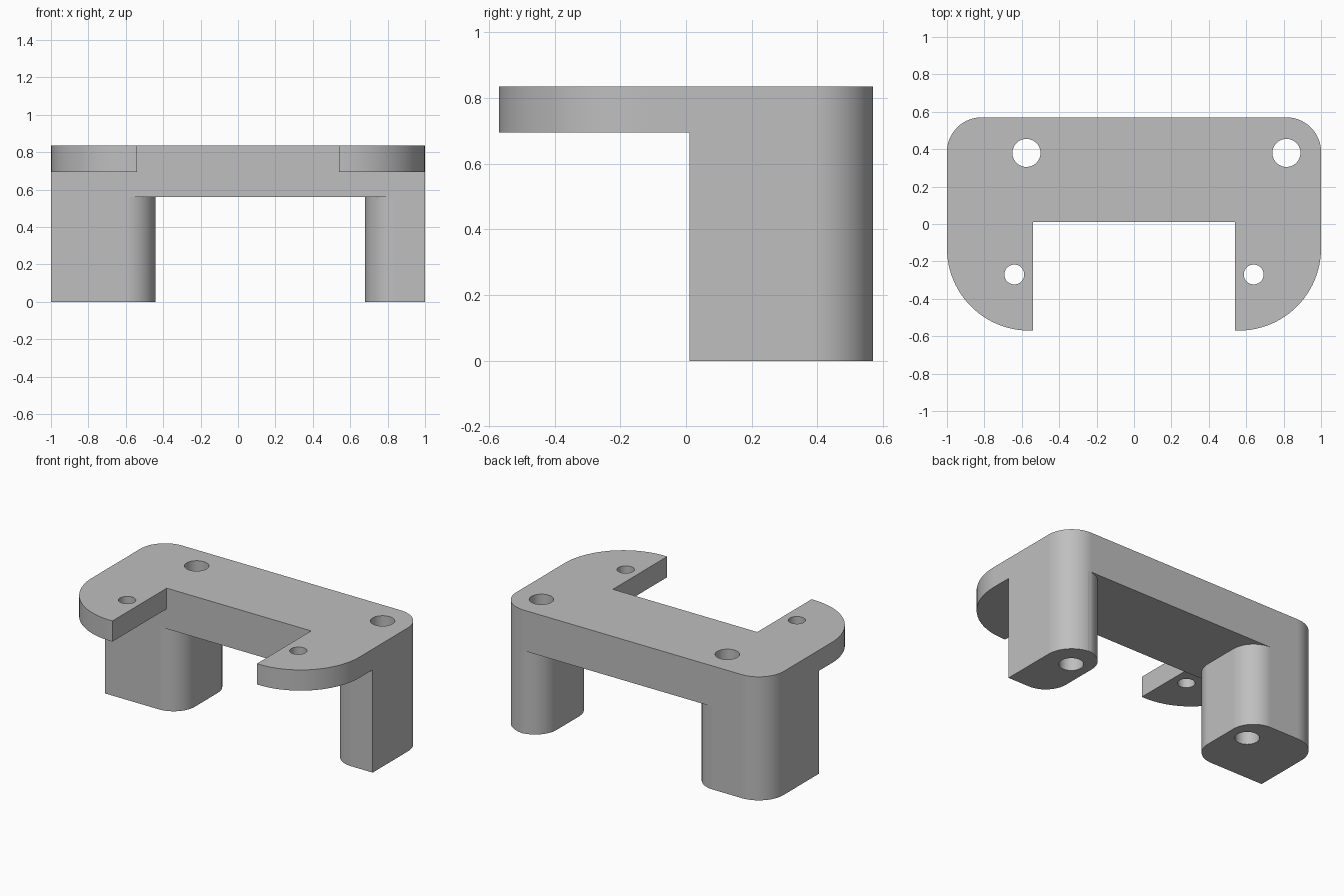
import bpy
import bmesh
from math import cos, sin, pi
from mathutils import Vector

cube = bpy.data.objects.get("Cube")
if cube:
    bpy.data.objects.remove(cube, do_unlink=True)

# Main dimensions
HALF_X, BACK, FRONT = 1.0, 0.57, 0.01
BRIDGE_Z, EAR_Z, TOP = 0.56, 0.695, 0.835
CORNER, INNER, EAR = 0.185, 0.16, 0.44
EAR_X = 0.54

grey = bpy.data.materials.new("plain grey")
grey.use_nodes = True
colour = (0.52, 0.52, 0.52, 1)
grey.diffuse_color = colour
grey.node_tree.nodes["Principled BSDF"].inputs["Base Color"].default_value = colour


def arc(cx, cy, r, quarter, steps=24):
    """Quarter turn, anticlockwise, starting at the given quadrant."""
    angles = [(quarter + i / steps) * pi / 2 for i in range(steps + 1)]
    return [(cx + r * cos(a), cy + r * sin(a)) for a in angles]


def mirrored(points):
    return [(-x, y) for x, y in reversed(points)]


def prism(name, outline, z0, z1):
    """Extrude a flat outline upward into a solid."""
    bm = bmesh.new()
    face = bm.faces.new([bm.verts.new((x, y, z0)) for x, y in outline])
    up = bmesh.ops.extrude_face_region(bm, geom=[face])["geom"]
    bmesh.ops.translate(bm, vec=Vector((0, 0, z1 - z0)),
                        verts=[v for v in up if isinstance(v, bmesh.types.BMVert)])
    bmesh.ops.recalc_face_normals(bm, faces=bm.faces)
    mesh = bpy.data.meshes.new(name)
    bm.to_mesh(mesh)
    bm.free()
    mesh.materials.append(grey)
    obj = bpy.data.objects.new(name, mesh)
    bpy.context.collection.objects.link(obj)
    return obj


def circle(x, y, r):
    return [(x + r * cos(i * pi / 24), y + r * sin(i * pi / 24)) for i in range(48)]


def leg_outline(inner_x):
    """Leg on the +x side: one square corner, three rounded ones."""
    return ([(HALF_X, FRONT)]
            + arc(HALF_X - CORNER, BACK - CORNER, CORNER, 0)
            + arc(inner_x + INNER, BACK - INNER, INNER, 1)
            + arc(inner_x + INNER, FRONT + INNER, INNER, 2))


# Top plate with two rounded ears and a notch in front
ear_curve = [p for p in arc(HALF_X - EAR, BACK * -1 + EAR, EAR, 3) if p[0] > EAR_X]
half = ([(EAR_X, FRONT), (EAR_X, -BACK)] + ear_curve
        + arc(HALF_X - CORNER, BACK - CORNER, CORNER, 0))
bracket = prism("bracket", half + mirrored(half), EAR_Z, TOP)

# Bridge below the plate, and the two unequal legs
side = [(HALF_X, FRONT)] + arc(HALF_X - CORNER, BACK - CORNER, CORNER, 0)
parts = [prism("bridge", side + mirrored(side), BRIDGE_Z, EAR_Z),
         prism("narrow_leg", leg_outline(0.68), 0, BRIDGE_Z),
         prism("wide_leg", mirrored(leg_outline(0.44)), 0, BRIDGE_Z)]

# Screw holes through the legs and ears
holes = [prism("screw_hole", circle(x, y, r), -0.1, TOP + 0.1)
         for x, y, r in ((-0.575, 0.38, 0.075), (0.815, 0.38, 0.075),
                         (-0.64, -0.27, 0.053), (0.64, -0.27, 0.053))]

for operation, tools in (("UNION", parts), ("DIFFERENCE", holes)):
    for tool in tools:
        mod = bracket.modifiers.new(tool.name, "BOOLEAN")
        mod.operation, mod.solver, mod.object = operation, "EXACT", tool

# Bake the solid and remove the helper shapes
solid = bpy.data.meshes.new_from_object(
    bracket.evaluated_get(bpy.context.evaluated_depsgraph_get()))
bracket.modifiers.clear()
bracket.data = solid
for tool in parts + holes:
    bpy.data.objects.remove(tool, do_unlink=True)

# Merge the seams between stacked parts
bm = bmesh.new()
bm.from_mesh(solid)
bmesh.ops.remove_doubles(bm, verts=bm.verts, dist=0.0002)
bmesh.ops.dissolve_limit(bm, angle_limit=0.01, verts=bm.verts, edges=bm.edges)
bm.to_mesh(solid)
bm.free()

# Smooth curves, crisp edges
bpy.ops.object.select_all(action="DESELECT")
bracket.select_set(True)
bpy.context.view_layer.objects.active = bracket
bpy.ops.object.shade_smooth_by_angle(angle=pi / 6)
weighted = bracket.modifiers.new("clean_shading", "WEIGHTED_NORMAL")
weighted.keep_sharp = True
